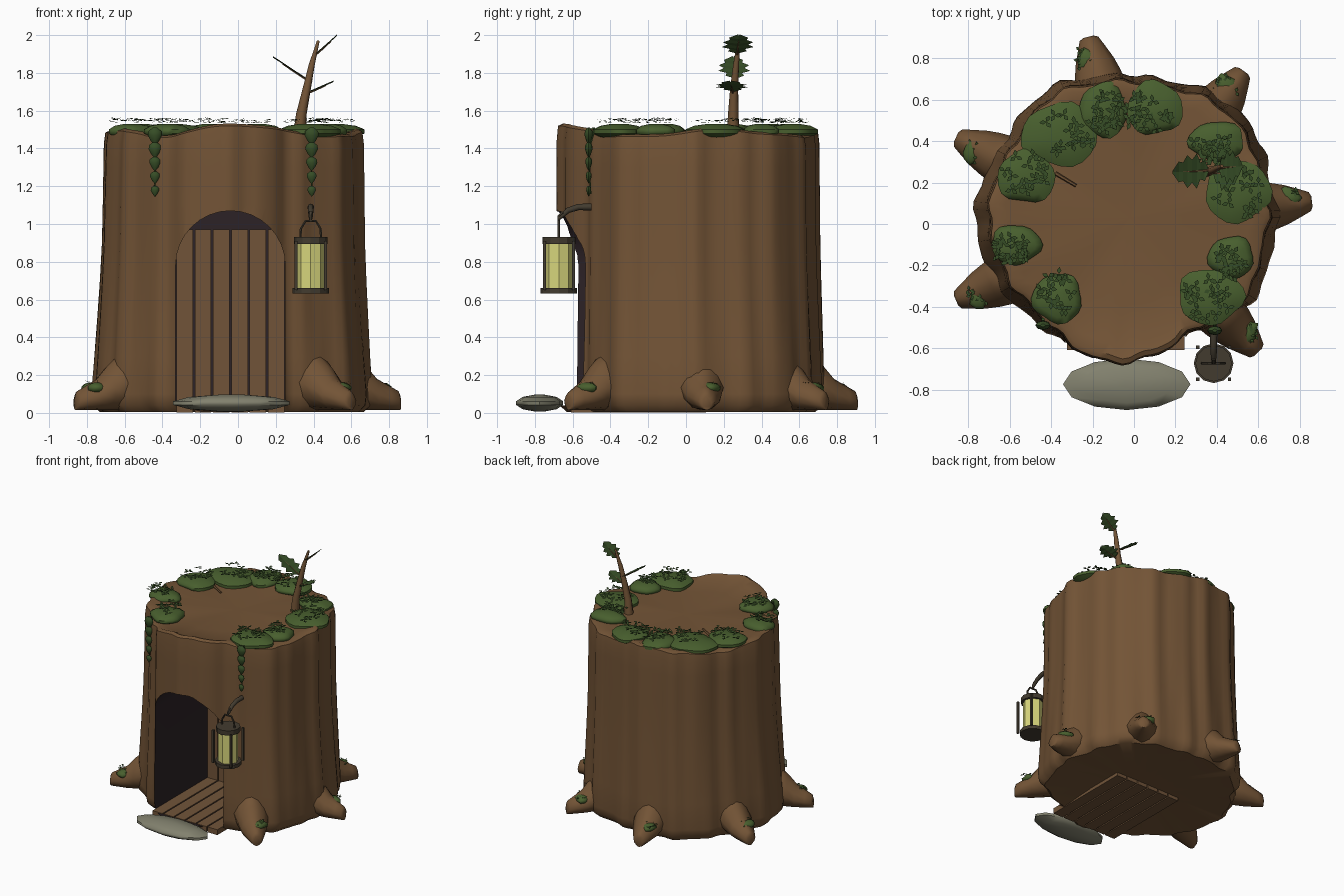
import bpy, bmesh, math, random
from mathutils import Vector, Matrix

if "Cube" in bpy.data.objects:
    bpy.data.objects.remove(bpy.data.objects["Cube"])
random.seed(4)
pi = math.pi

def mat(name, r, g, b):
    m = bpy.data.materials.new(name)
    lin = lambda c: (c / 255 / 12.92) if c < 11 else ((c / 255 + .055) / 1.055) ** 2.4
    m.diffuse_color = (lin(r), lin(g), lin(b), 1)
    m.use_nodes = True
    m.node_tree.nodes["Principled BSDF"].inputs["Base Color"].default_value = m.diffuse_color
    return m
BARK = mat("bark", 115, 84, 54)
DARK = mat("dark_interior", 44, 34, 38)
PLANK = mat("plank_wood", 113, 84, 57)
MOSS = mat("moss_green", 72, 95, 46)
LEAF = mat("leaf_green", 54, 77, 38)
METAL = mat("dark_metal", 66, 59, 47)
GLASS = mat("lantern_glow", 216, 214, 124)
STONE = mat("stone", 130, 129, 110)

def make(name, verts, faces, *mats, smooth=None):
    me = bpy.data.meshes.new(name)
    me.from_pydata([tuple(v) for v in verts], [], faces)
    bm = bmesh.new()
    bm.from_mesh(me)
    bmesh.ops.recalc_face_normals(bm, faces=bm.faces)
    bm.to_mesh(me)
    bm.free()
    ob = bpy.data.objects.new(name, me)
    bpy.context.collection.objects.link(ob)
    for m in mats:
        me.materials.append(m)
    if smooth:
        shade(ob, smooth)
    return ob

def shade(ob, deg):
    bpy.ops.object.select_all(action='DESELECT')
    ob.select_set(True)
    bpy.context.view_layer.objects.active = ob
    bpy.ops.object.shade_smooth_by_angle(angle=math.radians(deg))

def loft(name, rings, m, smooth=None):
    """Bridge closed rings of equal length and cap both ends."""
    n = len(rings[0])
    faces = [(i * n + j, i * n + (j + 1) % n, (i + 1) * n + (j + 1) % n, (i + 1) * n + j)
             for i in range(len(rings) - 1) for j in range(n)]
    faces += [tuple(range(n)), tuple(range((len(rings) - 1) * n, len(rings) * n))]
    return make(name, [v for r in rings for v in r], faces, m, smooth=smooth)

def tube(name, pts, radii, m, n=8, smooth=50):
    pts = [Vector(p) for p in pts]
    rings = []
    for i, p in enumerate(pts):
        d = (pts[min(i + 1, len(pts) - 1)] - pts[max(i - 1, 0)]).normalized()
        q = d.to_track_quat('Z', 'Y')
        rings.append([p + q @ Vector((radii[i] * math.cos(2 * pi * k / n), radii[i] * math.sin(2 * pi * k / n), 0))
                      for k in range(n)])
    return loft(name, rings, m, smooth)

def box(name, x0, x1, y0, y1, z0, z1, m):
    return loft(name, [[(x0, y0, z), (x1, y0, z), (x1, y1, z), (x0, y1, z)] for z in (z0, z1)], m)

def blob(name, c, s, m, wob=0.0, seg=16, rows=(-75, -45, -15, 15, 45, 75)):
    ph = random.random() * 6
    rings = []
    for e in map(math.radians, rows):
        ring = []
        for k in range(seg):
            a = 2 * pi * k / seg
            w = math.cos(e) * (1 + wob * math.sin(3 * a + ph) + wob * .7 * math.sin(5 * a + 2 * ph))
            ring.append(Vector((s[0] * w * math.cos(a), s[1] * w * math.sin(a), s[2] * math.sin(e))) + Vector(c))
        rings.append(ring)
    return loft(name, rings, m, 60)

# ---- stump: fluted lobed trunk, radius controls every 15 degrees ----
CX, CY = -.02, .03
CTRL = [.69, .67, .70, .71, .70, .67, .68, .69, .715, .70, .685, .705,
        .715, .70, .69, .665, .675, .705, .70, .665, .63, .66, .695, .67]

def radius(a, z):
    t = (a % (2 * pi)) / (2 * pi) * 24
    i, f = int(t) % 24, t % 1
    p0, p1, p2, p3 = (CTRL[(i + k) % 24] for k in (-1, 0, 1, 2))
    r = p1 + .5 * f * (p2 - p0 + f * (2 * p0 - 5 * p1 + 4 * p2 - p3 + f * (3 * (p1 - p2) + p3 - p0)))
    r += .009 * math.sin(19 * a + 1.2 * math.sin(z * 1.5)) + .004 * math.sin(31 * a + 1)
    front = max(0, -math.sin(a)) ** 4
    lean = max(0, math.cos(a - 3.75))               # the front left side tapers most
    flare = (.03 + .03 * math.cos(a) ** 2) * max(0, 1 - z / .9) ** 1.3
    return r * (1 + (1 - front) * (flare - (.022 + .028 * lean) * min(z / 1.5, 1)))

def rim(a):
    return .042 * math.exp(-((a - 4.62) / .3) ** 2) + .018 * math.sin(4 * a + .6) + .005 * math.sin(9 * a)

N = 120
# (radius factor, base height, share of the rim's ups and downs)
PROF = [(.5, .028, 0), (.93, .006, 0), (.985, .04, 0), (1, .1, 0)] + [(1, .3 + .2 * k, 0) for k in range(6)] + \
       [(1, 1.42, .5), (.99, 1.476, 1), (.955, 1.488, 1), (.87, 1.479, .6), (.6, 1.477, .15)]
verts, faces = [], []
for s, z, w in PROF:
    for k in range(N):
        a = 2 * pi * k / N
        zz = z + w * rim(a)
        r = radius(a, zz) * s
        verts.append((CX + r * math.cos(a), CY + r * math.sin(a), zz))
rows = len(PROF)
for i in range(rows - 1):
    for k in range(N):
        faces.append((i * N + k, i * N + (k + 1) % N, (i + 1) * N + (k + 1) % N, (i + 1) * N + k))
verts += [(CX, CY, .032), (CX, CY, 1.477)]
for k in range(N):
    faces.append((len(verts) - 2, (k + 1) % N, k))
    faces.append((len(verts) - 1, (rows - 1) * N + k, (rows - 1) * N + (k + 1) % N))
stump = make("stump", verts, faces, BARK, DARK)

# arched room carved into the stump, its walls dark
BACK = .105
arch = [(-.33, .04), (.25, .04)] + [(-.04 + .29 * math.cos(pi * k / 16), .78 + .29 * math.sin(pi * k / 16)) for k in range(17)]
cutter = loft("door_cutter", [[(x, y, z) for x, z in arch] for y in (-1.0, BACK)], BARK)
cutter.data.materials.append(DARK)
for p in cutter.data.polygons:
    p.material_index = 1
cutter.hide_render = True
b = stump.modifiers.new("carve", 'BOOLEAN')
b.object, b.operation, b.solver = cutter, 'DIFFERENCE', 'EXACT'
bpy.context.view_layer.objects.active = stump
bpy.ops.object.modifier_apply(modifier="carve")
bpy.data.objects.remove(cutter)
shade(stump, 45)

# ---- plank floor and plank back wall ----
W = .58 / 6
for i in range(6):
    x = -.33 + i * W
    box("floor_plank", x + .005, x + W - .005, -.61, BACK, .003, .045, PLANK)
    box("back_wall_plank", x + .005, x + W - .005, BACK - .025, BACK + .005, .04, .97, PLANK)

def leaf_spray(name, spots, size):
    """Small diamond leaves; spots are (x, y, z)."""
    v, f = [], []
    for p in spots:
        a0 = random.random() * 6
        for k in range(3):
            d = Matrix.Rotation(a0 + k * 2.1, 3, 'Z') @ Vector((1, 0, random.uniform(-.1, .2)))
            s = Vector((-d.y, d.x, 0)) * .32
            o, c = Vector(p), len(v)
            v += [o, o + (d * .5 + s) * size, o + d * size, o + (d * .5 - s) * size]
            f.append((c, c + 1, c + 2, c + 3))
    return make(name, v, f, LEAF)

# ---- roots with moss patches ----
for tx, ty in [(.86, .11), (.53, .74), (-.22, .905), (-.86, .42), (-.86, -.37), (.6, -.62)]:
    L = math.hypot(tx, ty)
    d = Vector((tx, ty, 0)) / L
    side = Vector((-d.y, d.x, 0))
    rings = []
    for back, w, top in [(.34, .13, .32), (.24, .122, .3), (.185, .112, .25), (.125, .095, .18), (.055, .066, .14),
                         (.01, .046, .115), (0, .025, .09)]:
        c, h = d * (L - back), (top - .014) / 2
        ring = []
        for k in range(12):
            a = 2 * pi * k / 12
            ww = w * (1 - .3 * max(0, math.sin(a)))
            ring.append(c + side * ww * math.cos(a) + Vector((0, 0, top - h + h * math.sin(a))))
        rings.append(ring)
    loft("root", rings, BARK, 60)
    p = d * (L - .11) + side * .03
    blob("root_moss", (p.x, p.y, .132), (.058, .058, .03), MOSS, .15, 10)
    leaf_spray("root_moss_leaves", [(p.x + random.uniform(-.05, .05), p.y + random.uniform(-.05, .05),
                                     random.uniform(.15, .17)) for _ in range(7)], .024)

# ---- moss cushions and leaves around the rim ----
for x, y, rx, ry, n in [(-.36, .43, .19, .16, 18), (-.15, .55, .12, .14, 22), (.1, .56, .14, .135, 20), (.4, .4, .14, .1, 22),
                        (.5, .16, .165, .16, 18), (.47, -.16, .115, .105, 18), (.37, -.35, .165, .14, 20),
                        (-.37, -.36, .125, .125, 16), (-.57, -.1, .125, .1, 20), (-.52, .23, .145, .135, 18)]:
    blob("moss_cushion", (x, y, 1.49), (rx, ry, .042), MOSS, .06, 20)
    spots = []
    ox, oy = x + random.uniform(-.3, .3) * rx, y + random.uniform(-.3, .3) * ry
    for _ in range(n):
        a, q = random.random() * 2 * pi, math.sqrt(random.random()) * .75
        spots.append((ox + rx * q * math.cos(a), oy + ry * q * math.sin(a), random.uniform(1.536, 1.558)))
    leaf_spray("moss_leaves", spots, .034)

# ---- hanging vines ----
for x, y in [(-.44, -.49), (.39, -.515)]:
    tube("vine_stem", [(x, y + .03, 1.5), (x, y, 1.4), (x, y + .01, 1.16)], [.008, .007, .005], LEAF, 6)
    for i in range(5):
        s = 1 - .1 * i
        zc = 1.47 - .073 * i
        rings = [[(x + r * s * math.cos(k * pi / 4), y + .6 * r * s * math.sin(k * pi / 4), zc + h * s) for k in range(8)]
                 for r, h in [(.004, -.052), (.022, -.03), (.037, 0), (.034, .022), (.012, .04)]]
        loft("vine_leaf", rings, LEAF, 40)

# ---- sapling with jagged leaves ----
tube("sapling_trunk", [(.325, .25, 1.45), (.335, .25, 1.58), (.365, .255, 1.72), (.39, .265, 1.84), (.425, .28, 1.97)],
     [.036, .028, .022, .017, .008], BARK)
HALF = [(0, .012), (.1, .05), (.22, .04), (.32, .085), (.45, .055), (.58, .08), (.7, .045), (.82, .05), (1, .004)]
for base, tip, lf in [((.39, .26, 1.75), (.185, .25, 1.885), .15), ((.355, .25, 1.69), (.505, .235, 1.755), .2),
                      ((.40, .27, 1.89), (.525, .28, 2.0), .1)]:
    b0, t0 = Vector(base), Vector(tip)
    tube("sapling_branch", [b0, b0.lerp(t0, .3) - Vector((0, 0, .005)), b0.lerp(t0, .75) - Vector((0, 0, .006))],
         [.009, .005, .002], BARK, 6)
    s0 = b0.lerp(t0, lf)
    v, f = [], []
    for t, w in HALF:
        c = s0.lerp(t0, t)
        v += [c + Vector((0, -w, .004)), c + Vector((0, 0, -.004)), c + Vector((0, w, .004))]
    for i in range(len(HALF) - 1):
        f += [(3 * i + j, 3 * i + j + 1, 3 * i + j + 4, 3 * i + j + 3) for j in (0, 1)]
    make("sapling_leaf", v, f, LEAF)
tube("loose_twig", [(-.38, .245, 1.487), (-.28, .185, 1.487)], [.01, .008], BARK, 6)

# ---- lantern on its bracket ----
LX, LY = .385, -.673
def drum(name, r, z0, z1, m, n=12):
    tube(name, [(LX, LY, z0), (LX, LY, z1)], [r, r], m, n, 25)
drum("lantern_base", .096, .632, .66, METAL)
drum("lantern_glass", .073, .66, .895, GLASS, 8)
drum("lantern_cap", .088, .895, .932, METAL)
for sx in (-1, 1):
    for sy in (-1, 1):
        px, py = LX + sx * .077, LY + sy * .077
        box("lantern_post", px - .008, px + .008, py - .008, py + .008, .65, .91, METAL)
tube("lantern_handle", [(LX - .055, LY, .925), (LX - .052, LY, .975), (LX - .028, LY, 1.015), (LX + .028, LY, 1.015),
                        (LX + .052, LY, .975), (LX + .055, LY, .925)], [.007] * 6, METAL, 6)
tube("lantern_hook", [(LX, LY, 1.01), (LX, LY, 1.04), (LX, -.65, 1.06)], [.007, .009, .013], METAL, 6)
tube("lantern_bracket", [(LX, -.5, 1.09), (LX, -.57, 1.09), (LX, -.625, 1.072), (LX, -.672, 1.03)], [.018, .017, .015, .01], METAL, 8)

# ---- stepping stone ----
blob("stepping_stone", (-.035, -.775, .052), (.315, .127, .046), STONE, .0, 12, (-80, -45, -12, 12, 45, 80))
